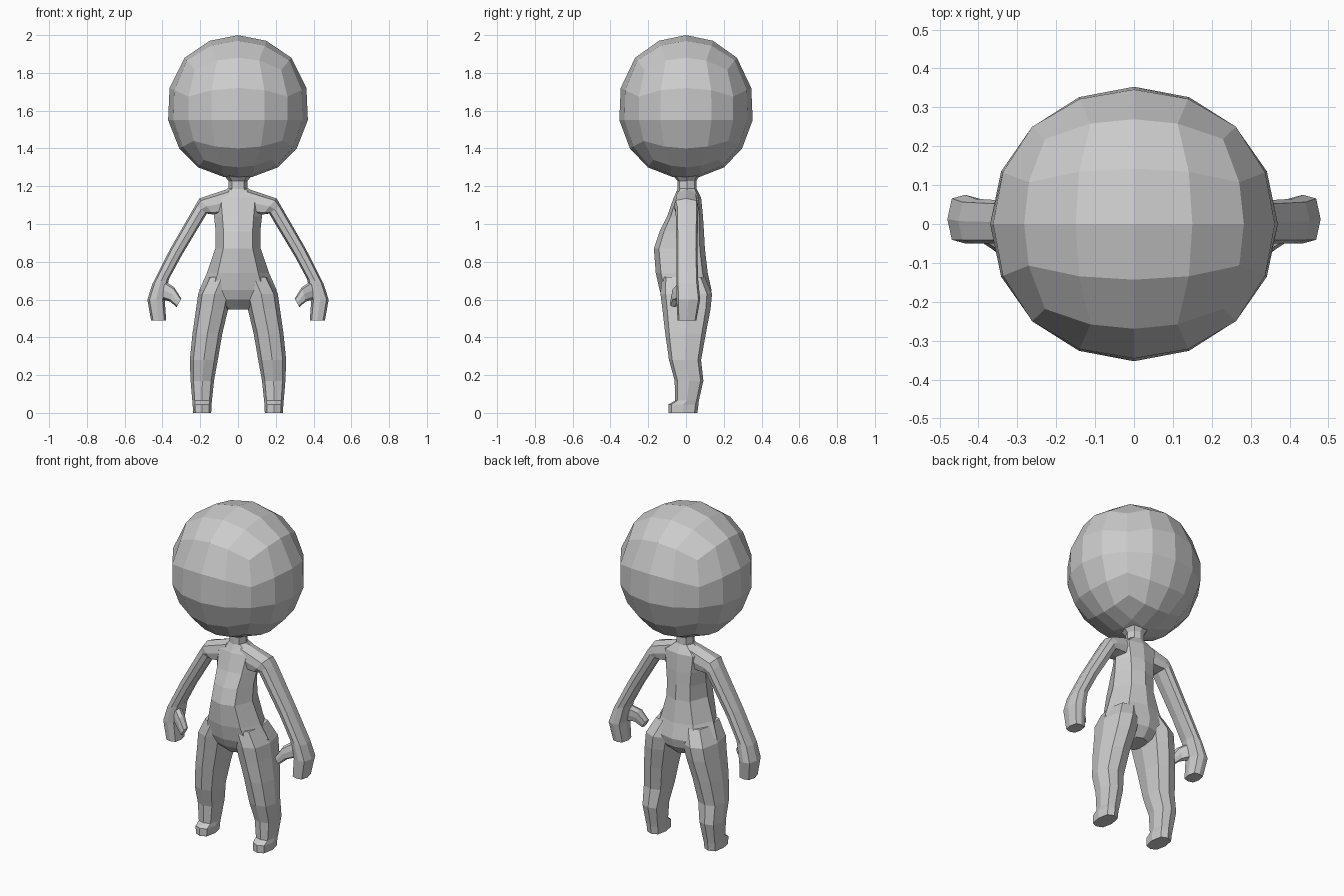
import bpy, bmesh, math
from mathutils import Vector

skin = bpy.data.materials.new("plain grey")
skin.diffuse_color = (0.6, 0.6, 0.6, 1)


def finish(name, bm, mirror=False):
    bmesh.ops.recalc_face_normals(bm, faces=bm.faces)
    mesh = bpy.data.meshes.new(name)
    bm.to_mesh(mesh)
    bm.free()
    mesh.materials.append(skin)
    ob = bpy.data.objects.new(name, mesh)
    bpy.context.collection.objects.link(ob)
    if mirror:
        ob.modifiers.new("Mirror", 'MIRROR')
    return ob


def loft(name, rings, corner=(0.65, 0.8), mirror=False):
    """Eight-sided skin; ring = (x1, z1, x2, z2, y_front, y_back)."""
    a, b = corner
    section = [(-1, 0), (-a, -b), (0, -1), (a, -b), (1, 0), (a, b), (0, 1), (-a, b)]
    bm = bmesh.new()
    loops = []
    for x1, z1, x2, z2, yf, yb in rings:
        loops.append([bm.verts.new(((x1 + x2) / 2 + u * (x2 - x1) / 2,
                                    (yf + yb) / 2 + v * (yb - yf) / 2,
                                    (z1 + z2) / 2 + u * (z2 - z1) / 2)) for u, v in section])
    for p, q in zip(loops, loops[1:]):
        for i in range(8):
            j = (i + 1) % 8
            bm.faces.new((p[i], p[j], q[j], q[i]))
    bm.faces.new(loops[0])
    bm.faces.new(loops[-1])
    return finish(name, bm, mirror)


def level(z, half, yf, yb, cx=0):
    return (cx - half, z, cx + half, z, yf, yb)


# Head: rounded cube whose lower half tapers to the neck
# (height on unit ball, finished z, sideways scale)
profile = [(-1, 1.235, 0.5), (-0.924, 1.25, 0.55), (-0.707, 1.30, 0.81), (-0.383, 1.40, 0.91),
           (0, 1.55, 1.0), (0.383, 1.72, 1.06), (0.707, 1.88, 1.08), (0.924, 1.97, 1.06), (1, 2.0, 1.05)]


def shape(h):
    for (h0, z0, s0), (h1, z1, s1) in zip(profile, profile[1:]):
        if h <= h1 + 1e-6:
            t = (h - h0) / (h1 - h0)
            return z0 + t * (z1 - z0), s0 + t * (s1 - s0)
    return profile[-1][1:]


bm = bmesh.new()
bmesh.ops.create_cube(bm, size=2)
bmesh.ops.subdivide_edges(bm, edges=bm.edges[:], cuts=3, use_grid_fill=True)
for v in bm.verts:
    d = Vector([math.tan(c * math.pi / 4) for c in v.co]).normalized()
    z, s = shape(d.z)
    v.co = (d.x * 0.37 * s, d.y * 0.353 * s, z)
finish("head", bm)

# Neck
loft("neck", [level(1.27, 0.085, -0.08, 0.08), level(1.228, 0.05, -0.045, 0.055),
              level(1.185, 0.05, -0.045, 0.055), level(1.15, 0.09, -0.06, 0.07)])

# Torso, with rounded belly and hips
loft("torso", [level(1.188, 0.055, -0.04, 0.055), level(1.14, 0.14, -0.065, 0.08),
               level(1.04, 0.127, -0.10, 0.09), level(0.96, 0.118, -0.14, 0.095),
               level(0.87, 0.12, -0.17, 0.10), level(0.74, 0.165, -0.16, 0.115),
               level(0.65, 0.205, -0.14, 0.135), level(0.60, 0.16, -0.12, 0.125),
               level(0.548, 0.06, -0.07, 0.08)])

# Legs, ending in small feet with a toe step
loft("leg", [level(0.72, 0.08, -0.13, 0.10, 0.085), level(0.63, 0.088, -0.135, 0.138, 0.123),
             level(0.55, 0.085, -0.125, 0.13, 0.137), level(0.42, 0.079, -0.11, 0.105, 0.162),
             level(0.28, 0.074, -0.09, 0.08, 0.181), level(0.17, 0.062, -0.06, 0.092, 0.189),
             level(0.065, 0.052, -0.058, 0.068, 0.19), level(0.045, 0.05, -0.093, 0.066, 0.19),
             level(0.0, 0.048, -0.093, 0.06, 0.19)], (0.75, 0.8), True)

# Arms, from shoulder to mitten hand
loft("arm", [(0.04, 1.05, 0.05, 1.187, -0.055, 0.06), (0.13, 1.05, 0.205, 1.135, -0.065, 0.065),
             (0.165, 1.055, 0.225, 1.10, -0.055, 0.065), (0.30, 0.83, 0.358, 0.87, -0.05, 0.06),
             (0.365, 0.71, 0.452, 0.685, -0.05, 0.065), (0.388, 0.60, 0.48, 0.60, -0.05, 0.075),
             (0.38, 0.49, 0.46, 0.488, -0.045, 0.055)], (0.75, 0.85), True)

# Thumbs
loft("thumb", [(0.40, 0.60, 0.39, 0.70, -0.045, 0.02), (0.36, 0.59, 0.338, 0.665, -0.075, -0.015),
               (0.325, 0.56, 0.30, 0.605, -0.085, -0.04)], (0.75, 0.85), True)
